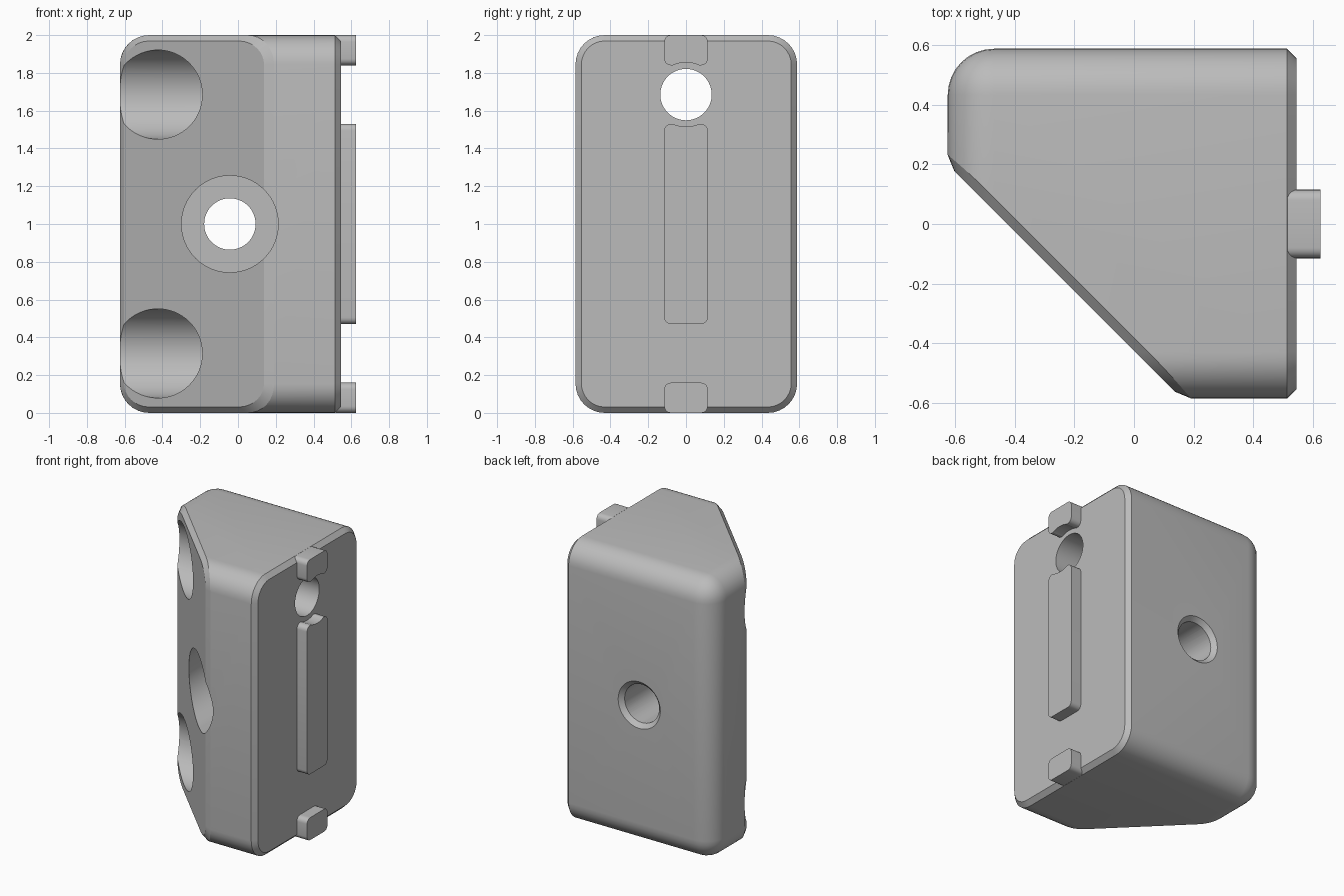
import bpy, bmesh, math
from mathutils import Matrix, Vector

old = bpy.data.objects.get("Cube")
if old:
    bpy.data.objects.remove(old, do_unlink=True)

grey = bpy.data.materials.new("mid_grey")
grey.use_nodes = True
GREY = (0.5, 0.5, 0.5, 1)
grey.diffuse_color = GREY
grey.node_tree.nodes["Principled BSDF"].inputs["Base Color"].default_value = GREY

HOLE_R = 0.136
SCREW_Z = (0.315, 1.685)
BORE_X = -0.043


def make_object(name, bm):
    bmesh.ops.recalc_face_normals(bm, faces=bm.faces)
    mesh = bpy.data.meshes.new(name)
    bm.to_mesh(mesh)
    bm.free()
    mesh.materials.append(grey)
    obj = bpy.data.objects.new(name, mesh)
    bpy.context.collection.objects.link(obj)
    return obj


def box(lo, hi):
    lo, hi = Vector(lo), Vector(hi)
    bm = bmesh.new()
    size = Matrix.Diagonal((*(hi - lo), 1))
    bmesh.ops.create_cube(bm, size=1, matrix=Matrix.Translation((lo + hi) / 2) @ size)
    return bm


def along_x(edge):
    d = edge.verts[0].co - edge.verts[1].co
    return abs(d.x) > 0.9 * d.length


def bevel(bm, edges, width, segments):
    bmesh.ops.bevel(bm, geom=edges, offset=width, segments=segments, profile=0.5,
                    affect='EDGES', clamp_overlap=False)


def cut_round(target, axis, a, b, start, end, r1, r2=None):
    """Cut a round hole along x at (y, z) = (a, b), or along y at (x, z) = (a, b)."""
    bm = bmesh.new()
    bmesh.ops.create_cone(bm, cap_ends=True, segments=64, radius1=r1,
                          radius2=r2 or r1, depth=end - start)
    mid = (start + end) / 2
    if axis == 'X':
        place = Matrix.Translation((mid, a, b)) @ Matrix.Rotation(math.pi / 2, 4, 'Y')
    else:
        place = Matrix.Translation((a, mid, b)) @ Matrix.Rotation(-math.pi / 2, 4, 'X')
    bm.transform(place)
    cutter = make_object("hole_cutter", bm)
    cutter.hide_render = True
    mod = target.modifiers.new("hole", 'BOOLEAN')
    mod.operation, mod.solver, mod.object = 'DIFFERENCE', 'EXACT', cutter
    bpy.context.view_layer.objects.active = target
    bpy.ops.object.modifier_apply(modifier=mod.name)
    bpy.data.objects.remove(cutter, do_unlink=True)


def smooth(obj):
    bpy.ops.object.select_all(action='DESELECT')
    obj.select_set(True)
    bpy.context.view_layer.objects.active = obj
    bpy.ops.object.shade_smooth_by_angle(angle=math.radians(20))


# Block: rounded everywhere except around the flat mounting face
bm = box((-0.625, -0.585, 0), (0.545, 0.588, 2))
bevel(bm, [e for e in bm.edges if min(v.co.x for v in e.verts) < 0], 0.155, 8)

# Slanted front corner, then chamfers around the slant and the mounting face
slant = Vector((-1, -1, 0)).normalized()
cut = bmesh.ops.bisect_plane(bm, geom=bm.verts[:] + bm.edges[:] + bm.faces[:],
                             plane_co=(-0.425, 0, 0), plane_no=slant, clear_outer=True)
rim = [g for g in cut["geom_cut"] if isinstance(g, bmesh.types.BMEdge)]
bmesh.ops.edgeloop_fill(bm, edges=rim)
rim += [e for e in bm.edges if all(v.co.x > 0.54 for v in e.verts)]
bevel(bm, rim, 0.031, 1)
block = make_object("bracket_block", bm)

# Two counterbored screw holes through the mounting face
for z in SCREW_Z:
    cut_round(block, 'X', 0, z, -1, 0.2, 0.236)
    cut_round(block, 'X', 0, z, 0, 1, HOLE_R)

# Counterbored cross hole, with a chamfered mouth at the back
cut_round(block, 'Y', BORE_X, 1, -1, 0.2, 0.256)
cut_round(block, 'Y', BORE_X, 1, 0, 1, HOLE_R)
cut_round(block, 'Y', BORE_X, 1, 0.558, 0.598, HOLE_R, HOLE_R + 0.04)
smooth(block)

# Alignment ribs, hollowed where they meet the screw holes
for name, low, high in (("lower_rib", 0, 0.16), ("middle_rib", 0.47, 1.53),
                        ("upper_rib", 1.84, 2)):
    bm = box((0.515, -0.115, low), (0.625, 0.115, high))
    bevel(bm, [e for e in bm.edges if along_x(e)], 0.035, 5)
    rib = make_object(name, bm)
    for z in SCREW_Z:
        cut_round(rib, 'X', 0, z, 0.4, 0.8, 0.17)
    smooth(rib)
